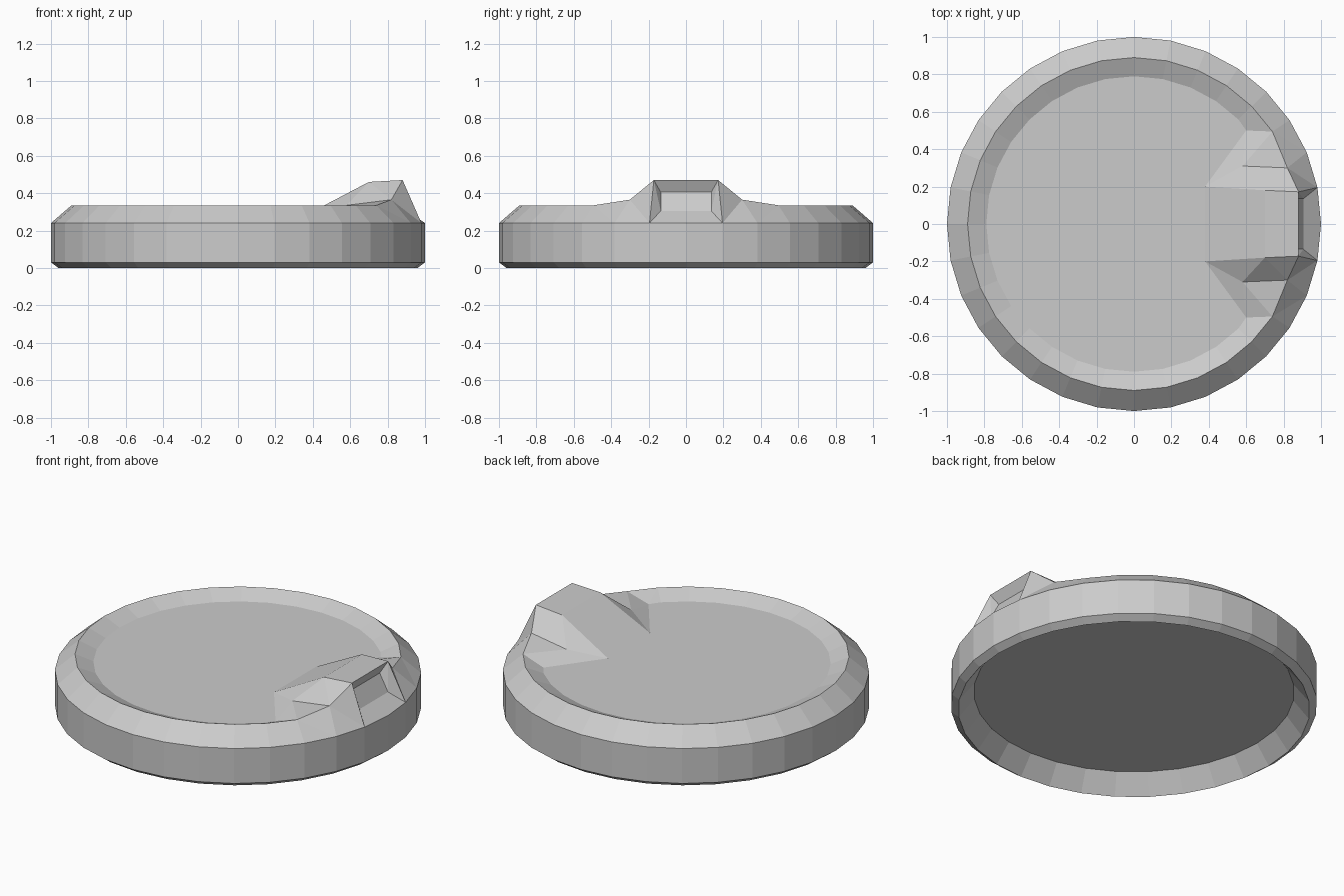
import bpy, bmesh
from math import cos, sin, pi

if "Cube" in bpy.data.objects:
    bpy.data.objects.remove(bpy.data.objects["Cube"])

N = 32
# Profile of the turned body: recessed base, foot, wall, rim, recessed floor
PROFILE = [(0.875, 0.11), (0.96, 0.0), (1.0, 0.03), (1.0, 0.24), (0.89, 0.335), (0.79, 0.292)]
RIM, FLOOR = 4, 5

bm = bmesh.new()
rings = [[bm.verts.new((r * cos(2 * pi * i / N), r * sin(2 * pi * i / N), z)) for i in range(N)]
         for r, z in PROFILE]


def pair(x, y, z):
    """Two mirrored vertices at +y and -y."""
    return [bm.verts.new((x, s * y, z)) for s in (1, -1)]


# Raised hump: pull rim and floor vertices near +x up into shape
HUMP = {(RIM, 1): (0.88, 0.172, 0.47), (RIM, 2): (0.82, 0.30, 0.365),
        (FLOOR, 1): (0.70, 0.18, 0.46), (FLOOR, 2): (0.58, 0.31, 0.335),
        (FLOOR, 3): (0.60, 0.50, 0.292)}
for (ring, i), (x, y, z) in HUMP.items():
    rings[ring][i].co = (x, y, z)
    rings[ring][-i].co = (x, -y, z)

# Walls of the turned body, left open at the pocket
for k, (a, b) in enumerate(zip(rings, rings[1:])):
    for i in range(N):
        j = (i + 1) % N
        if k >= 3 and i in (0, N - 1):
            continue
        bm.faces.new((a[i], a[j], b[j], b[i]))
bm.faces.new(rings[0][::-1])

wall, rim, floor = rings[3], rings[RIM], rings[FLOOR]

# Hump flanks, top and ramp down to the floor
toe = pair(0.38, 0.20, 0.292)
for t, s in zip(toe, (1, -1)):
    bm.faces.new((floor[3 * s], floor[2 * s], t))
    bm.faces.new((floor[2 * s], floor[s], t))
bm.faces.new((rim[1], rim[-1], floor[-1], floor[1]))
bm.faces.new((floor[1], floor[-1], toe[1], toe[0]))
bm.faces.new(floor[3:N - 2] + [toe[1], toe[0]])

# Tapered pocket in the outer face of the hump
low = pair(0.905, 0.135, 0.305)
high = pair(0.85, 0.135, 0.405)
bm.faces.new((wall[-1], wall[0], wall[1], low[0], low[1]))
bm.faces.new((rim[1], rim[-1], high[1], high[0]))
for n, s in enumerate((1, -1)):
    bm.faces.new((wall[s], rim[s], high[n], low[n]))
bm.faces.new((low[0], low[1], high[1], high[0]))

bm.verts.remove(rim[0])
bm.verts.remove(floor[0])
# Split folded quads so the hump keeps crisp facets
bent = [f for f in bm.faces if len(f.verts) == 4 and f.calc_center_median().x > 0.5]
bmesh.ops.triangulate(bm, faces=bent)
bmesh.ops.recalc_face_normals(bm, faces=bm.faces)

mesh = bpy.data.meshes.new("round_dish")
bm.to_mesh(mesh)
bm.free()
bpy.context.collection.objects.link(bpy.data.objects.new("round_dish", mesh))
